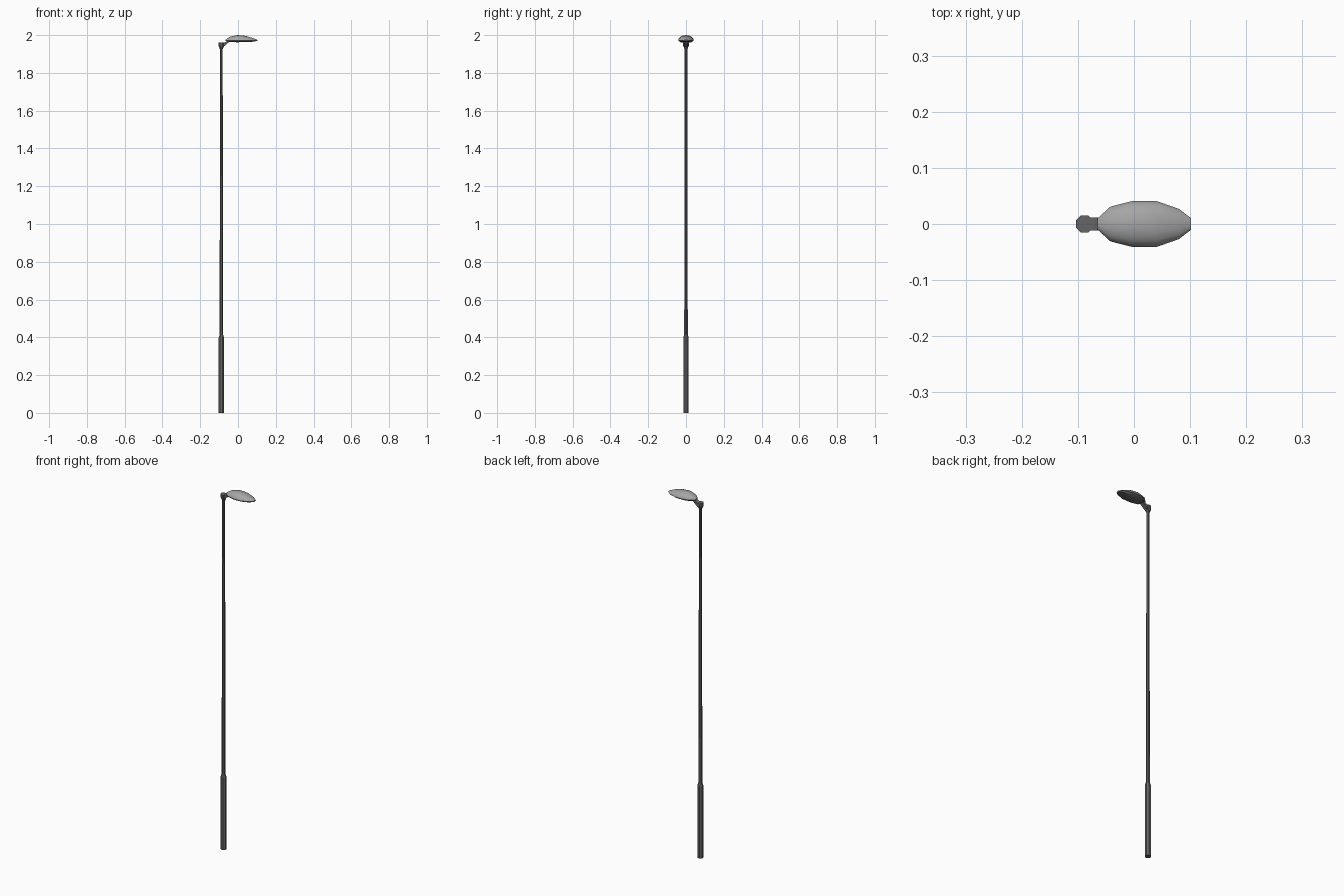
import bpy, bmesh, math

if "Cube" in bpy.data.objects:
    bpy.data.objects.remove(bpy.data.objects["Cube"])

def material(name, v):
    m = bpy.data.materials.new(name)
    m.diffuse_color = (v, v, v, 1)
    m.use_nodes = True
    m.node_tree.nodes["Principled BSDF"].inputs["Base Color"].default_value = m.diffuse_color
    return m

DARK = material("dark grey metal", 0.13)
LIGHT = material("light grey housing", 0.38)
PX = -0.088  # pole axis

def loft(name, rings, mats, rule=None, smooth=None):
    """Skin a list of equal-length point rings and cap both ends."""
    bm = bmesh.new()
    vs = [[bm.verts.new(p) for p in r] for r in rings]
    n = len(vs[0])
    for a, b in zip(vs, vs[1:]):
        for i in range(n):
            j = (i + 1) % n
            f = bm.faces.new((a[i], a[j], b[j], b[i]))
            if rule:
                f.material_index = rule(i)
    bm.faces.new(vs[0][::-1])
    bm.faces.new(vs[-1])
    bmesh.ops.recalc_face_normals(bm, faces=bm.faces)
    me = bpy.data.meshes.new(name)
    bm.to_mesh(me)
    bm.free()
    for m in mats:
        me.materials.append(m)
    ob = bpy.data.objects.new(name, me)
    bpy.context.collection.objects.link(ob)
    if smooth:
        bpy.ops.object.select_all(action='DESELECT')
        ob.select_set(True)
        bpy.context.view_layer.objects.active = ob
        bpy.ops.object.shade_smooth_by_angle(angle=math.radians(smooth))
    return ob

def octagon(r, z):
    """Octagon with flat sides facing the axes; r is the half width."""
    R = r / math.cos(math.pi / 8)
    return [(PX + R * math.cos(a), R * math.sin(a), z)
            for a in (math.pi / 8 + i * math.pi / 4 for i in range(8))]

# Pole: thick base sleeve, short shoulder, tapering shaft
loft("pole", [octagon(r, z) for r, z in
              ((0.0145, 0), (0.0145, 0.398), (0.0095, 0.414), (0.0068, 1.945))], [DARK])

# Bracket: flared cap on the pole top
loft("bracket", [octagon(r, z) for r, z in
                 ((0.008, 1.926), (0.0155, 1.945), (0.0155, 1.96))], [DARK])

# Arm: short rising neck into the lamp head
def section(x, w, z0, z1):
    return [(x, -w, z0), (x, w, z0), (x, w, z1), (x, -w, z1)]

loft("arm", [section(-0.088, 0.0115, 1.932, 1.956),
             section(-0.072, 0.0115, 1.942, 1.960),
             section(-0.048, 0.0110, 1.963, 1.974)], [DARK])

# Lamp head: domed light shell over a shallow dark underside
RIM, STEPS = 1.972, 8
HEAD = [  # x, half width, dome height, underside depth
    (-0.065, 0.010, 0.004, 0.003), (-0.042, 0.031, 0.020, 0.009),
    (-0.003, 0.041, 0.028, 0.010), (0.040, 0.041, 0.024, 0.009),
    (0.080, 0.027, 0.012, 0.007), (0.102, 0.010, 0.003, 0.003)]

def head_ring(x, w, up, down):
    ring = [(x, w * math.cos(math.pi * i / STEPS), RIM + up * math.sin(math.pi * i / STEPS))
            for i in range(STEPS + 1)]
    return ring + [(x, -0.72 * w, RIM - down), (x, 0.72 * w, RIM - down)]

loft("lamp_head", [head_ring(*h) for h in HEAD], [LIGHT, DARK],
     rule=lambda i: 0 if i < STEPS else 1, smooth=40)
